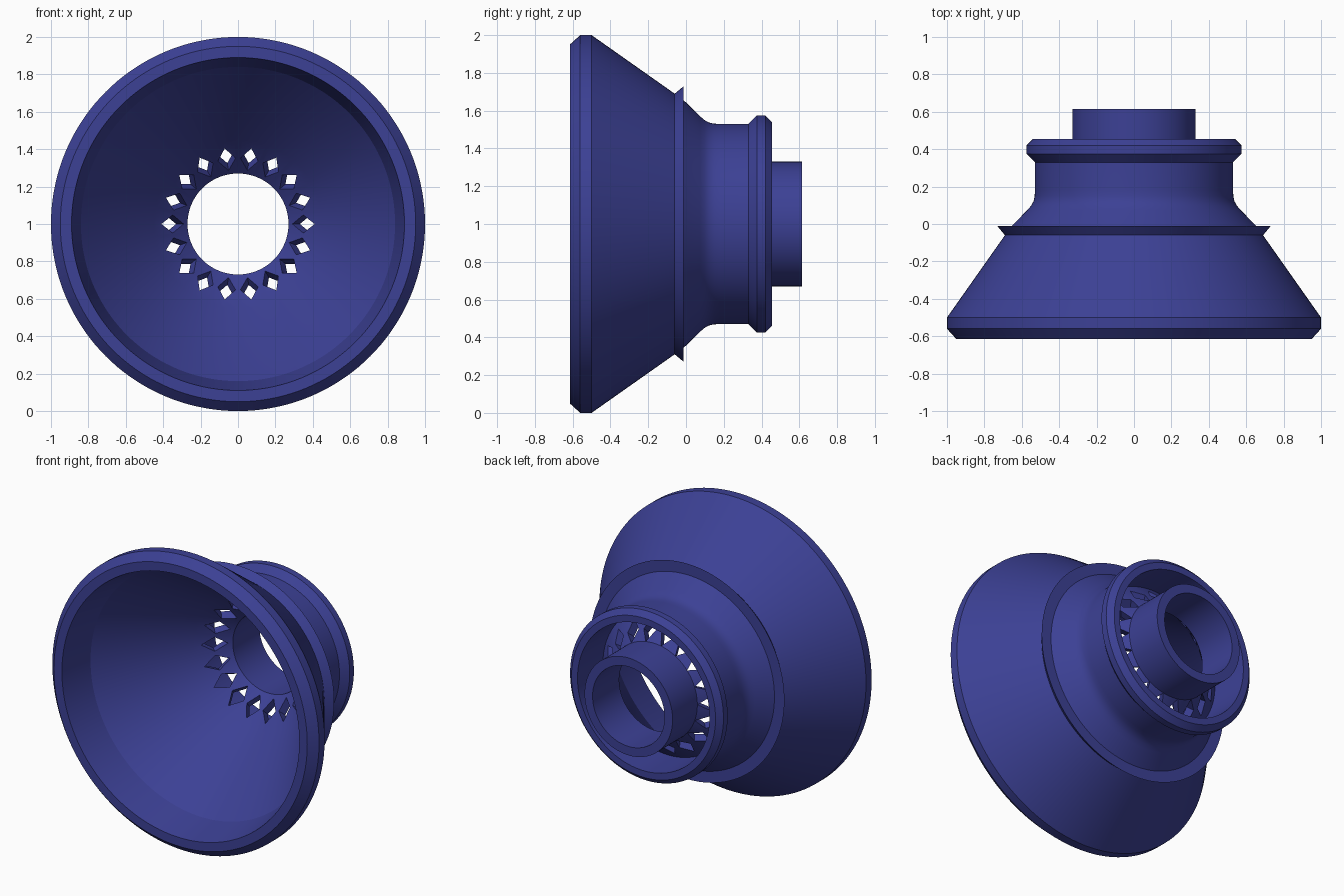
import bpy, bmesh, math
from mathutils import Vector

if "Cube" in bpy.data.objects:
    bpy.data.objects.remove(bpy.data.objects["Cube"])

AXIS_Z = 1.0     # height of the axis of revolution
HOLES = 18

blue = bpy.data.materials.new("dark_blue")
blue.diffuse_color = (0.045, 0.052, 0.30, 1)
blue.use_nodes = True
blue.node_tree.nodes["Principled BSDF"].inputs["Base Color"].default_value = blue.diffuse_color


def finish(bm, name):
    bmesh.ops.recalc_face_normals(bm, faces=bm.faces)
    mesh = bpy.data.meshes.new(name)
    bm.to_mesh(mesh)
    bm.free()
    mesh.materials.append(blue)
    obj = bpy.data.objects.new(name, mesh)
    bpy.context.collection.objects.link(obj)
    return obj


def lathe(name, profile, steps=144):
    """Revolve a closed (radius, y) profile around the y axis."""
    bm = bmesh.new()
    verts = [bm.verts.new((r, y, AXIS_Z)) for r, y in profile]
    edges = [bm.edges.new((verts[i], verts[(i + 1) % len(verts)])) for i in range(len(verts))]
    bmesh.ops.spin(bm, geom=verts + edges, cent=(0, 0, AXIS_Z), axis=(0, 1, 0),
                   angle=math.tau, steps=steps, use_merge=True, use_duplicate=False)
    bmesh.ops.remove_doubles(bm, verts=bm.verts, dist=1e-5)
    return finish(bm, name)


profile = [
    # front lip
    (0.89, -0.615), (0.95, -0.615), (1.0, -0.56), (1.0, -0.50),
    # bell and its flared step
    (0.69, -0.06), (0.73, -0.012), (0.655, -0.012),
    # soft transition to the neck
    (0.57, 0.075), (0.55, 0.098), (0.537, 0.122), (0.531, 0.15), (0.53, 0.18),
    # neck and rear bead
    (0.53, 0.33), (0.575, 0.375), (0.575, 0.42), (0.54, 0.455), (0.495, 0.455),
    # rear trough and collar
    (0.49, 0.19), (0.33, 0.35), (0.33, 0.615), (0.27, 0.615),
    # inner cone
    (0.27, 0.33), (0.45, 0.15), (0.84, -0.38),
]
body = lathe("bell_body", profile)

# ring of diamond vents, cut square to the inner cone
bm = bmesh.new()
back = Vector((0, 1, 0))
for i in range(HOLES):
    a = math.tau * i / HOLES
    out = Vector((math.cos(a), 0, math.sin(a)))
    side = Vector((-math.sin(a), 0, math.cos(a)))
    centre = out * 0.35 + Vector((0, 0.25, AXIS_Z))
    axis = (out + back).normalized()
    slope = (out - back).normalized()
    corners = [slope * 0.084, side * 0.048, slope * -0.084, side * -0.048]
    low = [bm.verts.new(centre + c - axis * 0.03) for c in corners]
    high = [bm.verts.new(centre + c + axis * 0.075) for c in corners]
    bm.faces.new(low)
    bm.faces.new(high)
    for k in range(4):
        n = (k + 1) % 4
        bm.faces.new((low[k], low[n], high[n], high[k]))
cutter = finish(bm, "vent_cutter")
cutter.hide_render = True

cut = body.modifiers.new("vents", 'BOOLEAN')
cut.operation = 'DIFFERENCE'
cut.solver = 'EXACT'
cut.object = cutter
bpy.context.view_layer.objects.active = body
body.select_set(True)
bpy.ops.object.modifier_apply(modifier=cut.name)
bpy.data.objects.remove(cutter)

# smooth round surfaces, crisp chamfers
bpy.ops.object.shade_smooth_by_angle(angle=math.radians(20))
